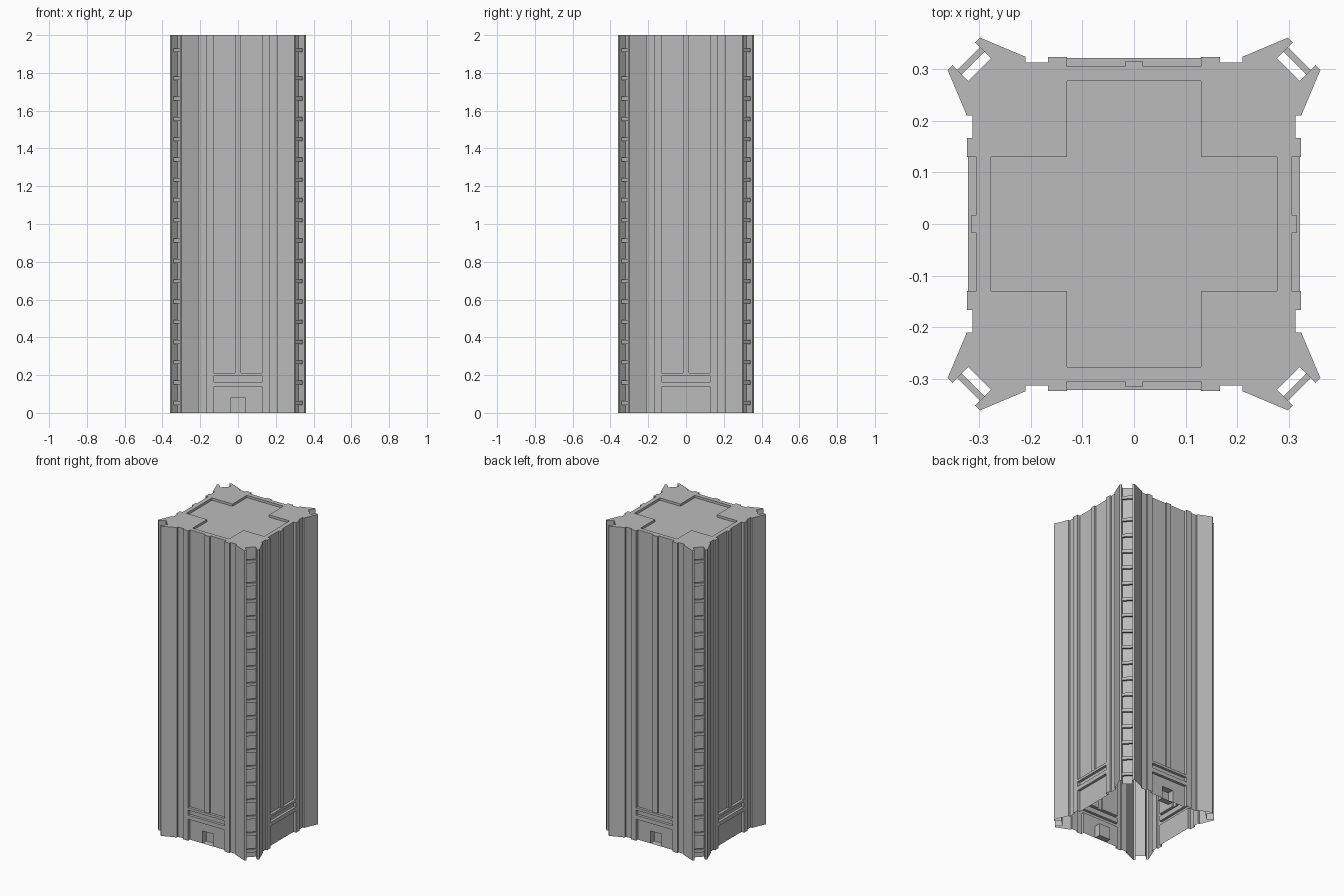
import bpy, bmesh, math
from mathutils import Matrix, Vector

cube = bpy.data.objects.get("Cube")
if cube:
    bpy.data.objects.remove(cube, do_unlink=True)

stone = bpy.data.materials.new("grey_stone")
stone.use_nodes = True
colour = (0.5, 0.5, 0.5, 1)
stone.diffuse_color = colour
stone.node_tree.nodes["Principled BSDF"].inputs["Base Color"].default_value = colour

HEIGHT = 2.0


def finish(name, bm):
    bmesh.ops.remove_doubles(bm, verts=bm.verts, dist=0.0002)
    bmesh.ops.recalc_face_normals(bm, faces=bm.faces)
    mesh = bpy.data.meshes.new(name)
    bm.to_mesh(mesh)
    bm.free()
    mesh.materials.append(stone)
    obj = bpy.data.objects.new(name, mesh)
    bpy.context.collection.objects.link(obj)


def mirrored(half):
    return [(-x, y) for x, y in reversed(half)] + half


def turn(points, side):
    for _ in range(side):
        points = [(y, -x) for x, y in points]
    return points


# Plan of half a facade: pilaster, flat strip, splayed fin and corner notch
half_side = [(0.13, 0.324), (0.167, 0.324), (0.167, 0.313), (0.21, 0.313),
             (0.21, 0.324), (0.298, 0.361), (0.308, 0.352), (0.277, 0.321)]

# Alternative plans for the central bay
flush = mirrored([(0.13, 0.322)])
recess = mirrored([(0.13, 0.305)])
window = mirrored([(0.017, 0.315), (0.017, 0.305), (0.13, 0.305)])
door = mirrored([(0.04, 0.265), (0.04, 0.305), (0.13, 0.305)])


def outline(bays):
    left = [(-x, y) for x, y in reversed(half_side)]
    points = []
    for side in range(4):
        points += turn(left + bays[side] + half_side, side)
    return points


def add_face(bm, points, z):
    bm.faces.new([bm.verts.new((x, y, z)) for x, y in points])


def add_walls(bm, points, z0, z1):
    for a, b in zip(points, points[1:] + points[:1]):
        bm.faces.new([bm.verts.new(p) for p in
                      ((*b, z0), (*a, z0), (*a, z1), (*b, z1))])


def add_ledge(bm, lower, upper, z):
    for side in range(4):
        a, b = lower[side], upper[side]
        ring = [p for p in a if p not in b] + [p for p in reversed(b) if p not in a]
        if len(ring) > 2:
            add_face(bm, turn(ring, side), z)


# Tower shell, stacked in layers and open underneath
plain = [recess] * 4
entrance = [door, recess, door, recess]
layers = [(0, entrance), (0.08, plain), (0.138, [flush] * 4), (0.164, plain),
          (0.196, [flush] * 4), (0.212, [window] * 4)]
tops = [z for z, _ in layers[1:]] + [HEIGHT]
shell = bmesh.new()
below = plain
for (z, bays), top in zip(layers, tops):
    add_ledge(shell, below, bays, z)
    add_walls(shell, outline(bays), z, top)
    below = bays

# Roof with a shallow cross-shaped well
arm = [(-0.13, 0.13), (-0.13, 0.277), (0.13, 0.277)]
cross = [p for side in range(4) for p in turn(arm, side)]
well = HEIGHT - 0.015
roof = bmesh.new()
for ring in (outline(below), cross):
    verts = [roof.verts.new((x, y, HEIGHT)) for x, y in ring]
    for a, b in zip(verts, verts[1:] + verts[:1]):
        roof.edges.new((a, b))
bmesh.ops.triangle_fill(roof, edges=roof.edges[:], use_beauty=True,
                        normal=Vector((0, 0, 1)))
for face in roof.faces:
    add_face(shell, [v.co.xy for v in face.verts], HEIGHT)
roof.free()
add_walls(shell, cross, well, HEIGHT)
add_face(shell, cross, well)
finish("tower_shell", shell)

# Rungs across the four corner notches
rung_heights = [0.053 + 0.1074 * i for i in range(17)] + [1.92]
rungs = bmesh.new()
for corner in range(4):
    spin = Matrix.Rotation(math.radians(45 + 90 * corner), 4, 'Z')
    for z in rung_heights:
        place = (spin @ Matrix.Translation((0.447, 0, z))
                 @ Matrix.Diagonal((0.012, 0.062, 0.02, 1)))
        bmesh.ops.create_cube(rungs, size=1, matrix=place)
finish("corner_rungs", rungs)
